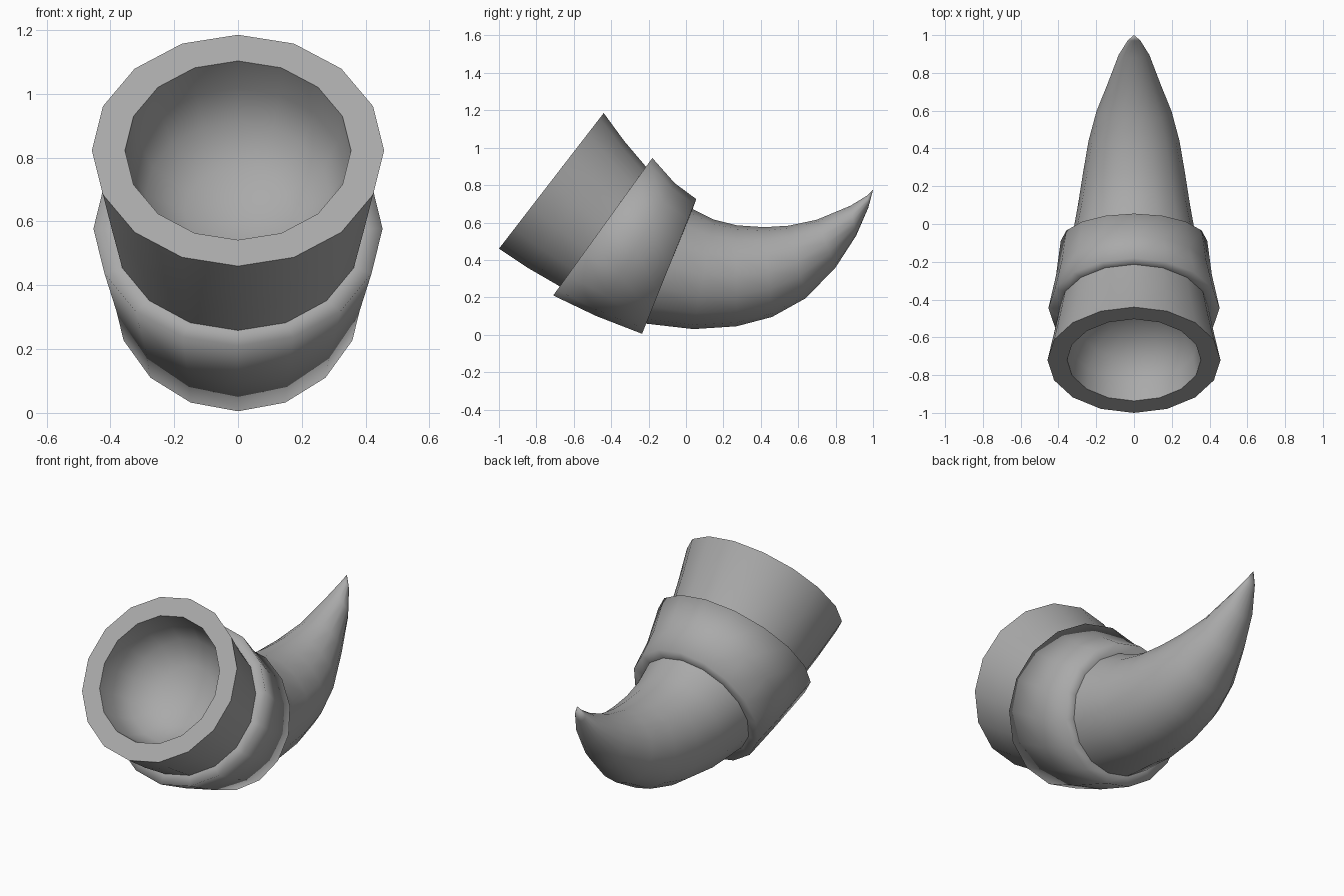
import bpy, bmesh, math
from mathutils import Vector

SIDES = 16

cube = bpy.data.objects.get("Cube")
if cube:
    bpy.data.objects.remove(cube, do_unlink=True)

grey = bpy.data.materials.new("plain_grey")
grey.use_nodes = True
colour = (0.4, 0.4, 0.4, 1)
grey.diffuse_color = colour
grey.node_tree.nodes["Principled BSDF"].inputs["Base Color"].default_value = colour


def loft(name, rings, sharp_angle=180):
    """Skin circular rings, each given by its upper and lower (y, z) points."""
    bm = bmesh.new()
    loops = []
    for ty, tz, by, bz in rings:
        top, bottom = Vector((0, ty, tz)), Vector((0, by, bz))
        mid, up = (top + bottom) / 2, (top - bottom) / 2
        side = Vector((up.length, 0, 0))
        if up.length < 0.001:
            loops.append([bm.verts.new(mid)] * SIDES)
            continue
        angles = [math.tau * i / SIDES for i in range(SIDES)]
        loops.append([bm.verts.new(mid + up * math.cos(a) + side * math.sin(a))
                      for a in angles])
    for a, b in zip(loops, loops[1:]):
        for i in range(SIDES):
            j = (i + 1) % SIDES
            corners = list(dict.fromkeys((a[i], b[i], b[j], a[j])))
            bm.faces.new(corners)
    # Rings run from front to back, so faces wind outward
    for f in bm.faces:
        f.normal_flip()
    mesh = bpy.data.meshes.new(name)
    bm.to_mesh(mesh)
    bm.free()
    mesh.materials.append(grey)
    obj = bpy.data.objects.new(name, mesh)
    bpy.context.collection.objects.link(obj)
    bpy.ops.object.select_all(action='DESELECT')
    obj.select_set(True)
    bpy.context.view_layer.objects.active = obj
    if sharp_angle < 180:
        bpy.ops.object.shade_smooth_by_angle(angle=math.radians(sharp_angle))
    else:
        bpy.ops.object.shade_smooth()
    return obj


def cup_ring(depth, radius):
    """Ring square to the mouth axis, at a depth inside the mouth."""
    y, z = -0.72 + 0.79 * depth, 0.8225 - 0.61 * depth
    dy, dz = 0.61 * radius, 0.79 * radius
    return (y + dy, z + dz, y - dy, z - dz)


# Mouth sleeve: hollow bowl, flat rim, tapering outer wall
loft("mouth_sleeve", [
    cup_ring(0.34, 0), cup_ring(0.31, 0.17), cup_ring(0.23, 0.29),
    cup_ring(0.12, 0.34), cup_ring(0, 0.355),
    (-0.44, 1.185, -1.0, 0.46),
    (-0.33, 1.035, -0.85, 0.36),
    (-0.19, 0.87, -0.66, 0.25),
], 50)

# Middle sleeve with soft lips at both ends
loft("middle_sleeve", [
    (-0.22, 0.89, -0.67, 0.265),
    (-0.18, 0.945, -0.71, 0.21),
    (-0.06, 0.81, -0.48, 0.10),
    (0.055, 0.725, -0.235, 0.005),
    (0.035, 0.67, -0.215, 0.06),
])

# Curved horn running out to the tip
loft("horn", [
    (-0.02, 0.71, -0.33, 0.09),
    (0.04, 0.67, -0.22, 0.06),
    (0.15, 0.615, 0.04, 0.03),
    (0.27, 0.585, 0.27, 0.045),
    (0.42, 0.575, 0.46, 0.095),
    (0.55, 0.583, 0.64, 0.195),
    (0.70, 0.615, 0.80, 0.36),
    (0.88, 0.69, 0.91, 0.53),
    (0.97, 0.745, 0.975, 0.68),
    (1.0, 0.775, 1.0, 0.775),
])
